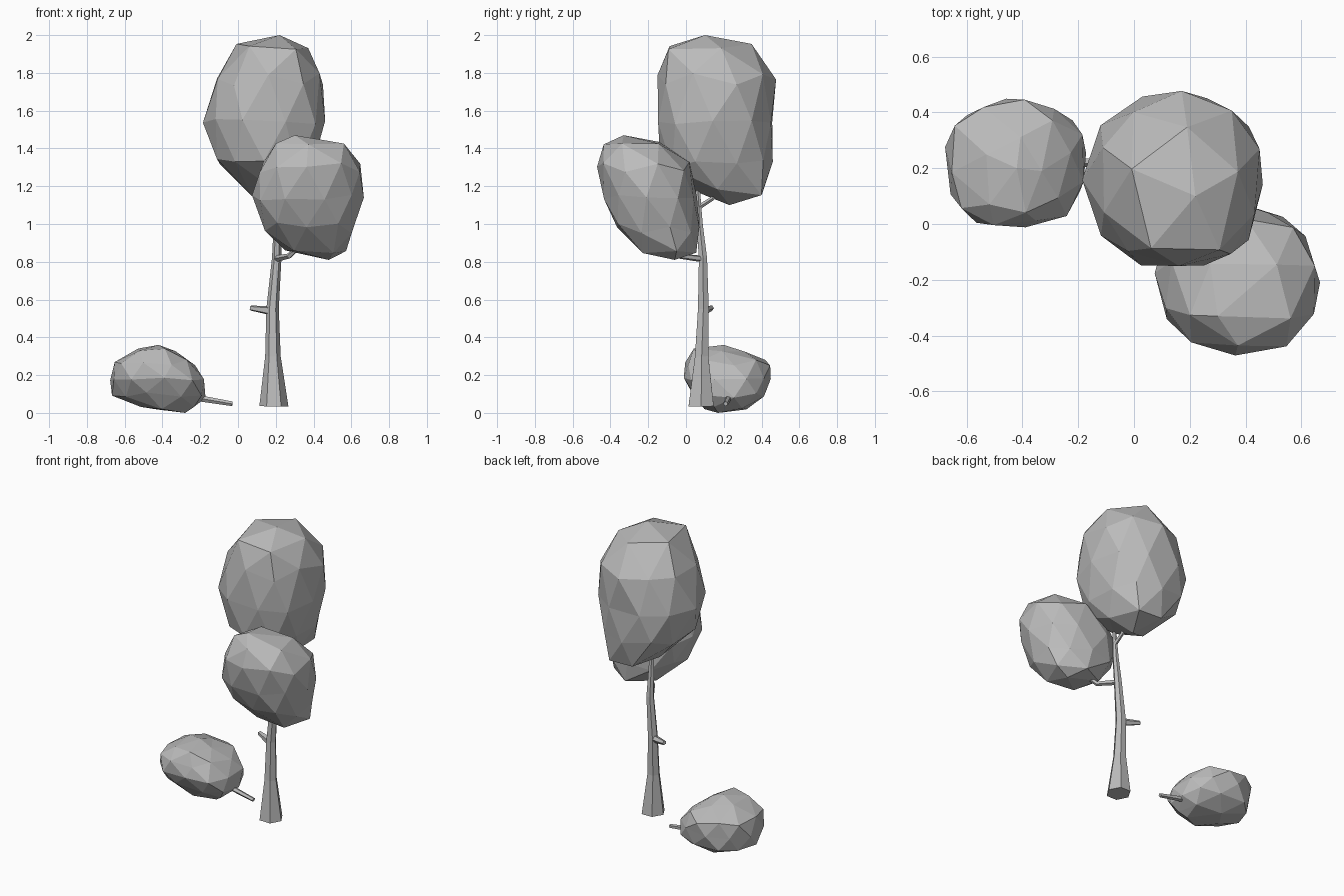
import bpy
import bmesh
import math
import random
from mathutils import Vector

if "Cube" in bpy.data.objects:
    bpy.data.objects.remove(bpy.data.objects["Cube"], do_unlink=True)

random.seed(4)

# One plain grey for everything
GREY = (0.5, 0.5, 0.5, 1)
grey = bpy.data.materials.new("plain_grey")
grey.use_nodes = True
grey.diffuse_color = GREY
grey.node_tree.nodes["Principled BSDF"].inputs["Base Color"].default_value = GREY


def finish(bm, name):
    """Turn a bmesh into a flat shaded object."""
    bmesh.ops.recalc_face_normals(bm, faces=bm.faces)
    mesh = bpy.data.meshes.new(name)
    bm.to_mesh(mesh)
    bm.free()
    mesh.materials.append(grey)
    obj = bpy.data.objects.new(name, mesh)
    bpy.context.scene.collection.objects.link(obj)
    return obj


LEVELS = (-1, -0.85, -0.48, 0, 0.48, 0.85, 1)


def extents_at(rows, level):
    """Blend the outline rows at a height between -1 and 1."""
    for low, high, row_a, row_b in zip(LEVELS, LEVELS[1:], rows, rows[1:]):
        if level <= high:
            t = (level - low) / (high - low)
            return [a + (b - a) * t for a, b in zip(row_a, row_b)]
    return rows[-1]


def squarish(value):
    """Push a sine or cosine outwards for a fuller, rounded-square outline."""
    return math.copysign(abs(value) ** 0.86, value)


def foliage(name, bottom, top, turn, rows):
    """Low-poly ball shaped by (left, right, front, back) outline rows."""
    bm = bmesh.new()
    bmesh.ops.create_icosphere(bm, subdivisions=2, radius=1)
    for vert in bm.verts:
        level = max(-1, min(1, vert.co.z))
        left, right, front, back = extents_at(rows, level)
        angle = math.atan2(vert.co.y, vert.co.x) + turn
        pole = abs(level) > 0.99
        reach = 0 if pole else random.uniform(0.99, 1.05)
        wobble = 0 if pole else random.uniform(-0.05, 0.05)
        x = (left + right) / 2 + (right - left) / 2 * reach * squarish(math.cos(angle))
        y = (front + back) / 2 + (back - front) / 2 * reach * squarish(math.sin(angle))
        z = bottom + (top - bottom) * (level + wobble + 1) / 2
        vert.co = (x, y, z)
    return finish(bm, name)


def limb(name, sides, path):
    """Tapering tube through (point, radius) stations with capped ends."""
    bm = bmesh.new()
    points = [Vector(point) for point, radius in path]
    axis = (points[-1] - points[0]).normalized()
    helper = Vector((0, 1, 0)) if abs(axis.z) > 0.8 else Vector((0, 0, 1))
    side = axis.cross(helper).normalized()
    up = side.cross(axis)
    rings = []
    for point, (_, radius) in zip(points, path):
        ring = []
        for i in range(sides):
            a = math.tau * i / sides
            ring.append(bm.verts.new(point + radius * (side * math.cos(a) + up * math.sin(a))))
        rings.append(ring)
    for lower, upper in zip(rings, rings[1:]):
        for i in range(sides):
            j = (i + 1) % sides
            bm.faces.new((lower[i], lower[j], upper[j], upper[i]))
    bm.faces.new(rings[0])
    bm.faces.new(rings[-1])
    return finish(bm, name)


# Foliage
foliage("upper_foliage", 1.1, 2.0, 0.3, [
    (0.2, 0.2, 0.23, 0.23),
    (0.07, 0.34, 0.05, 0.43),
    (-0.12, 0.41, -0.13, 0.45),
    (-0.17, 0.455, -0.16, 0.46),
    (-0.12, 0.45, -0.15, 0.465),
    (-0.01, 0.38, -0.13, 0.34),
    (0.22, 0.22, 0.1, 0.1)])
foliage("lower_foliage", 0.81, 1.47, 0.9, [
    (0.48, 0.48, -0.06, -0.06),
    (0.24, 0.57, -0.25, 0.05),
    (0.13, 0.62, -0.38, 0.07),
    (0.075, 0.655, -0.44, 0.055),
    (0.11, 0.655, -0.47, 0.025),
    (0.2, 0.57, -0.43, -0.12),
    (0.3, 0.3, -0.33, -0.33)])
foliage("bush_foliage", 0, 0.36, 0.1, [
    (-0.28, -0.28, 0.17, 0.17),
    (-0.51, -0.22, 0.1, 0.33),
    (-0.66, -0.175, 0.04, 0.42),
    (-0.67, -0.175, -0.015, 0.44),
    (-0.66, -0.24, -0.005, 0.45),
    (-0.54, -0.33, 0.03, 0.31),
    (-0.42, -0.42, 0.2, 0.2)])

# Trunk
limb("trunk", 6, [
    ((0.19, 0.08, 0.035), 0.077),
    ((0.185, 0.083, 0.3), 0.041),
    ((0.183, 0.092, 0.55), 0.033),
    ((0.205, 0.09, 0.82), 0.025),
    ((0.208, 0.072, 1.0), 0.019),
    ((0.21, 0.06, 1.25), 0.01)])

# Branches and the stem of the bush
limb("broken_branch", 5, [((0.18, 0.09, 0.54), 0.026), ((0.067, 0.135, 0.555), 0.014)])
limb("lower_branch", 5, [
    ((0.2, 0.09, 0.815), 0.019),
    ((0.27, -0.03, 0.83), 0.015),
    ((0.37, -0.1, 0.92), 0.01)])
limb("upper_branch", 5, [
    ((0.21, 0.07, 1.09), 0.014),
    ((0.21, 0.14, 1.135), 0.012),
    ((0.21, 0.22, 1.25), 0.01)])
limb("bush_stem", 5, [((-0.28, 0.23, 0.09), 0.019), ((-0.03, 0.21, 0.048), 0.013)])
